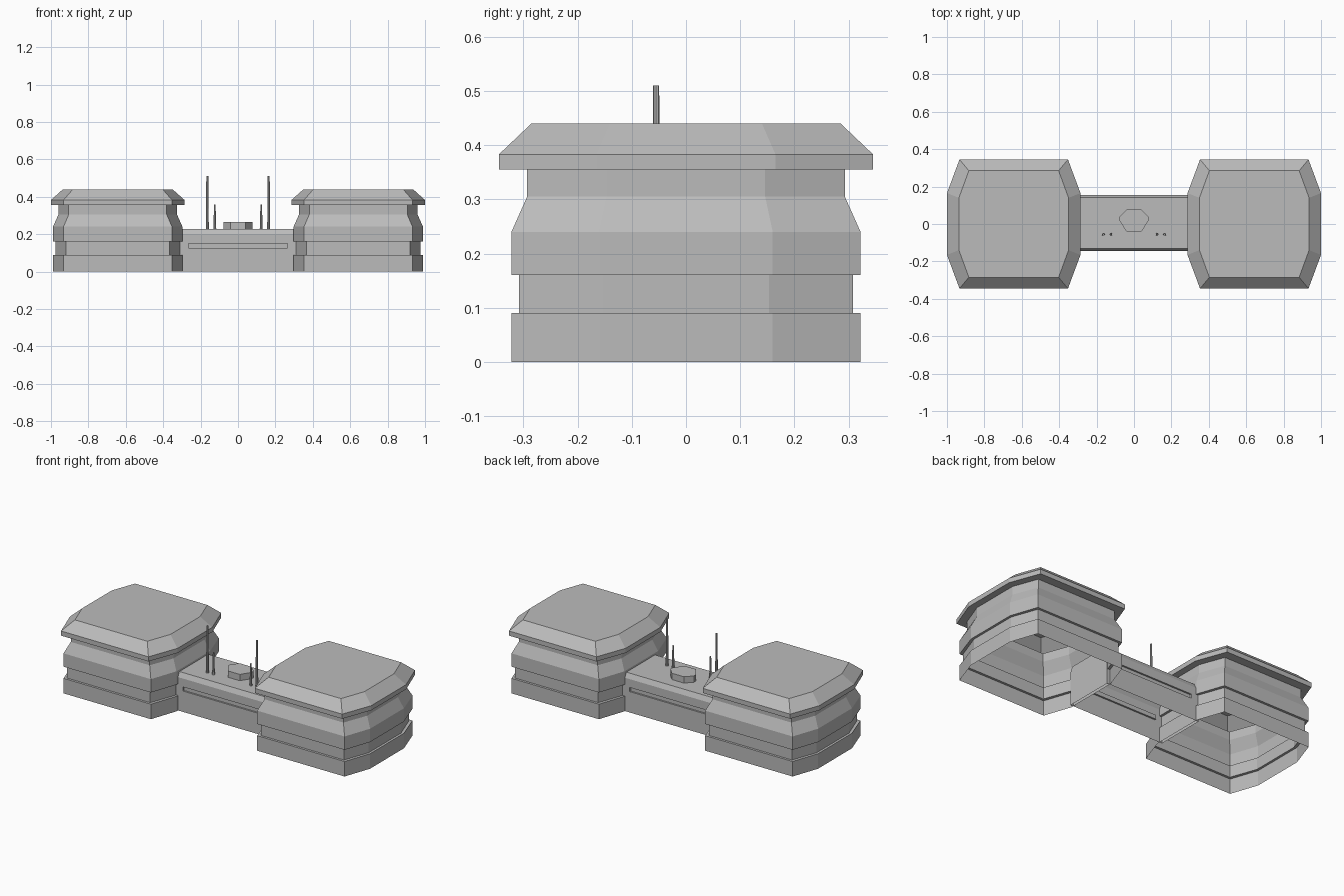
import bpy, bmesh, math

cube = bpy.data.objects.get("Cube")
if cube:
    bpy.data.objects.remove(cube, do_unlink=True)

# One plain grey for everything
grey = bpy.data.materials.new("plain_grey")
grey.use_nodes = True
grey.diffuse_color = (0.5, 0.5, 0.5, 1)
grey.node_tree.nodes["Principled BSDF"].inputs["Base Color"].default_value = (0.5, 0.5, 0.5, 1)


def finish(bm, name, location=(0, 0, 0)):
    mesh = bpy.data.meshes.new(name)
    bm.to_mesh(mesh)
    bm.free()
    mesh.materials.append(grey)
    obj = bpy.data.objects.new(name, mesh)
    obj.location = location
    bpy.context.collection.objects.link(obj)
    return obj


def loft(rings, cap_start=False, cap_end=True, closed=True):
    """Skin a stack of point rings, returning the bmesh."""
    bm = bmesh.new()
    loops = [[bm.verts.new(p) for p in ring] for ring in rings]
    n = len(loops[0])
    for a, b in zip(loops, loops[1:]):
        for i in range(n if closed else n - 1):
            j = (i + 1) % n
            bm.faces.new((a[i], a[j], b[j], b[i]))
    if cap_start:
        bm.faces.new(loops[0][::-1])
    if cap_end:
        bm.faces.new(loops[-1])
    bmesh.ops.recalc_face_normals(bm, faces=bm.faces)
    return bm


def pod_ring(z, corner_x, corner_y, side_x, side_y):
    """Eight-sided outline, pointed out slightly along x."""
    half = [(corner_x, -corner_y), (side_x, -side_y), (side_x, side_y), (corner_x, corner_y)]
    return [(x, y, z) for x, y in half] + [(-x, -y, z) for x, y in half]


# Pods: open-bottomed shells with a recessed band, waist and hipped roof
wide = (0.29, 0.322, 0.346, 0.16)
band = (0.276, 0.308, 0.332, 0.153)
waist = (0.262, 0.293, 0.317, 0.146)
eave = (0.29, 0.345, 0.357, 0.165)
roof = (0.24, 0.285, 0.293, 0.14)
levels = [(0, wide), (0.09, wide), (0.09, band), (0.16, band), (0.16, wide), (0.24, wide),
          (0.305, waist), (0.355, waist), (0.355, eave), (0.383, eave), (0.44, roof)]
for side, name in ((1, "left_pod"), (-1, "right_pod")):
    finish(loft([pod_ring(z, *size) for z, size in levels]), name, (side * 0.643, 0, 0))

# Corridor: open-bottomed with chamfered top edges
profile = [(-0.15, 0), (-0.15, 0.2), (-0.136, 0.228), (0.136, 0.228), (0.15, 0.2), (0.15, 0)]
bm = loft([[(x, y, z) for y, z in profile] for x in (-0.315, 0.315)],
          cap_start=True, closed=False)

# Long thin recess in each corridor wall
walls = [f for f in bm.faces if abs(f.normal.y) > 0.99]
bmesh.ops.inset_individual(bm, faces=walls, thickness=0.03)
for wall in walls:
    for v in wall.verts:
        v.co.x = math.copysign(0.265, v.co.x)
        v.co.z = 0.15 if v.co.z > 0.1 else 0.125
    inward = -math.copysign(0.01, wall.calc_center_median().y)
    slot = bmesh.ops.extrude_face_region(bm, geom=[wall])["geom"]
    for v in slot:
        if isinstance(v, bmesh.types.BMVert):
            v.co.y += inward
bmesh.ops.delete(bm, geom=walls, context="FACES_ONLY")
bmesh.ops.recalc_face_normals(bm, faces=bm.faces)
finish(bm, "corridor", (0, 0.005, 0))

# Roof hatch
half = [(0.04, -0.04), (0.078, 0.018), (0.078, 0.037), (0.04, 0.077)]
outline = half + [(-x, y) for x, y in reversed(half)]
finish(loft([[(x, y, z) for x, y in outline] for z in (0.22, 0.266)]), "roof_hatch")


# Antennas: tapered rods, a tall and a short one on each side
def antenna(name, x, top, r_base, r_top):
    bm = loft([[(r * math.cos(a * math.pi / 4), r * math.sin(a * math.pi / 4), z)
                for a in range(8)] for z, r in ((0.22, r_base), (top, r_top))])
    finish(bm, name, (x, -0.055, 0))


for side, name in ((1, "left"), (-1, "right")):
    antenna(name + "_tall_antenna", side * 0.164, 0.51, 0.008, 0.0055)
    antenna(name + "_short_antenna", side * 0.124, 0.36, 0.008, 0.004)
